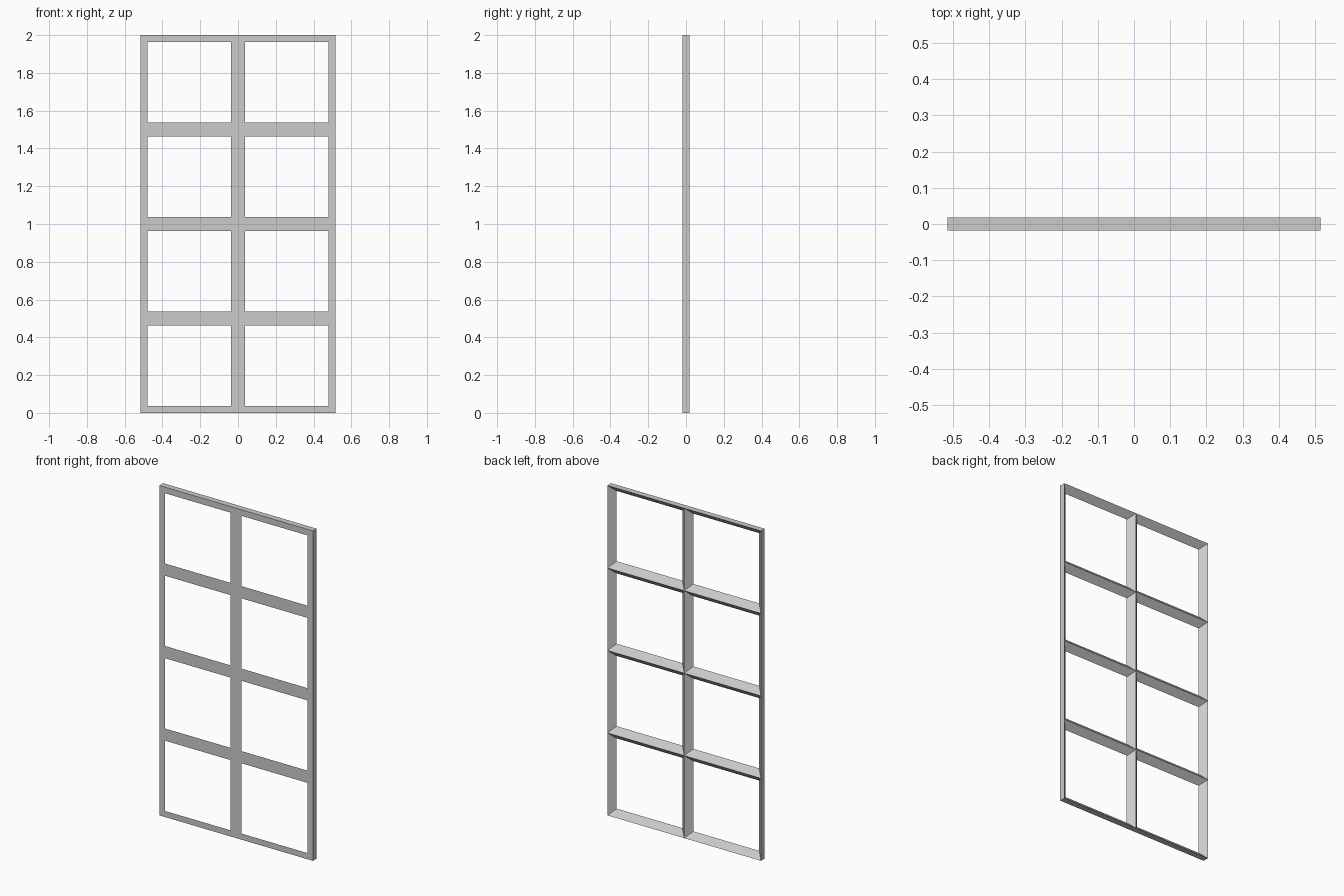
import bpy
import bmesh
from mathutils import Vector

cube = bpy.data.objects.get("Cube")
if cube:
    bpy.data.objects.remove(cube, do_unlink=True)

HALF_W, HEIGHT = 0.515, 2.0
COLS, ROWS = 2, 4
BAR = 0.037        # half the front width of a bar
FRONT, BACK = -0.018, 0.018

# One plain grey
grey = bpy.data.materials.new("plain grey")
grey.use_nodes = True
colour = (0.6, 0.6, 0.6, 1.0)
grey.diffuse_color = colour
grey.node_tree.nodes["Principled BSDF"].inputs["Base Color"].default_value = colour

bm = bmesh.new()


def ring(x0, x1, z0, z1, y):
    return [bm.verts.new(Vector(p)) for p in
            ((x0, y, z0), (x1, y, z0), (x1, y, z1), (x0, y, z1))]


def add_pane(col, row):
    """Flat front border, bevels running back to a sharp ridge, outer walls."""
    w, h = 2 * HALF_W / COLS, HEIGHT / ROWS
    x0, z0 = col * w - HALF_W, row * h
    x1, z1 = x0 + w, z0 + h
    outer = ring(x0, x1, z0, z1, FRONT)
    opening = ring(x0 + BAR, x1 - BAR, z0 + BAR, z1 - BAR, FRONT)
    ridge = ring(x0, x1, z0, z1, BACK)
    on_border = (row == 0, col == COLS - 1, row == ROWS - 1, col == 0)
    for i in range(4):
        j = (i + 1) % 4
        bm.faces.new((outer[i], outer[j], opening[j], opening[i]))
        bm.faces.new((opening[i], opening[j], ridge[j], ridge[i]))
        if on_border[i]:
            bm.faces.new((outer[j], outer[i], ridge[i], ridge[j]))


for col in range(COLS):
    for row in range(ROWS):
        add_pane(col, row)

# Weld the panes into one lattice
bmesh.ops.remove_doubles(bm, verts=bm.verts, dist=0.0001)
bmesh.ops.recalc_face_normals(bm, faces=bm.faces)

mesh = bpy.data.meshes.new("window_frame")
bm.to_mesh(mesh)
bm.free()
mesh.materials.append(grey)
frame = bpy.data.objects.new("window_frame", mesh)
bpy.context.collection.objects.link(frame)
